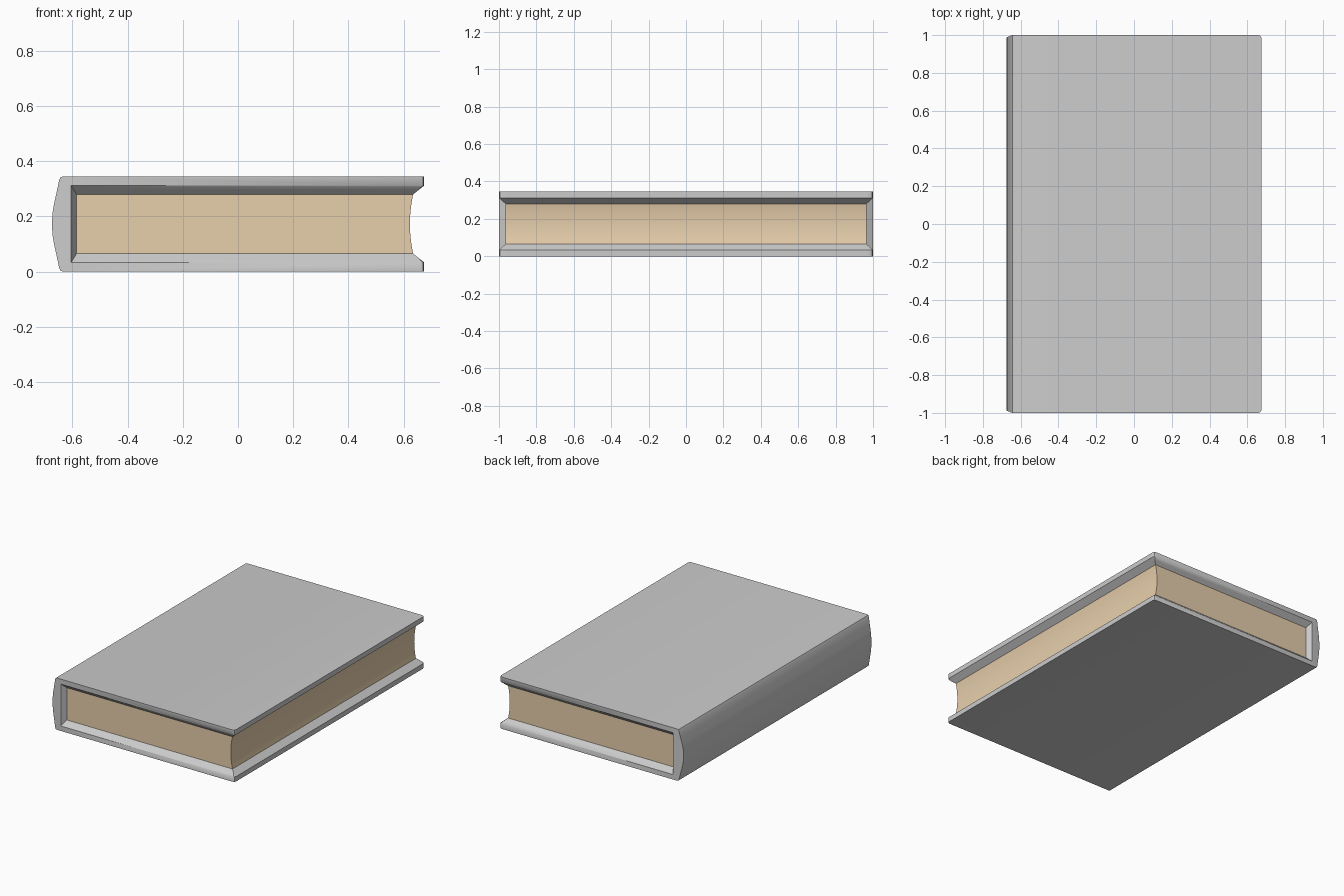
import bpy, bmesh

if "Cube" in bpy.data.objects:
    bpy.data.objects.remove(bpy.data.objects["Cube"])

H = 0.345                     # book thickness
LIP, PAGE = 0.033, 0.065      # board rim height, page block start height
INSET = 0.035                 # page block set back from head and tail


def finish(bm, name, angle=0.5):
    bmesh.ops.remove_doubles(bm, verts=bm.verts, dist=1e-5)
    bmesh.ops.recalc_face_normals(bm, faces=bm.faces)
    mesh = bpy.data.meshes.new(name)
    bm.to_mesh(mesh)
    bm.free()
    obj = bpy.data.objects.new(name, mesh)
    bpy.context.collection.objects.link(obj)
    bpy.ops.object.select_all(action='DESELECT')
    obj.select_set(True)
    bpy.context.view_layer.objects.active = obj
    bpy.ops.object.shade_smooth_by_angle(angle=angle)
    return obj


# Rounded spine, lower half mirrored to the upper half
half = [(-.635, 0), (-.643, .003), (-.648, .012), (-.657, .055),
        (-.666, .095), (-.672, .13), (-.675, H / 2)]
spine = half + [(x, H - z) for x, z in reversed(half[:-1])]


# Cover cross-section: spine, top board, sloping inner edges, bottom board
def section(y, xr):
    t = min(1, (1 - abs(y)) / INSET)
    sign = 1 if y > 0 else -1
    pts = []
    for x, z in spine:
        limit = 1 - 0.012 * max(0, (-x - .645) / .03)
        pts.append((x, sign * min(abs(y), limit), z))
    zi = LIP + t * (PAGE - LIP)
    c, d = xr - .04 * t, -.605 + .02 * t
    upper = [(xr, H), (xr, H - LIP), (c, H - zi), (d, H - zi)]
    pts += [(x, y, z) for x, z in upper]
    pts += [(x, y, H - z) for x, z in reversed(upper)]
    return pts


# Stations along the length, closing in at the rounded board corners
ends = [(1, .658), (.995, .670), (.983, .675), (1 - INSET, .675)]
stations = [(-y, x) for y, x in ends] + list(reversed(ends))

bm = bmesh.new()
rings = [[bm.verts.new(p) for p in section(*s)] for s in stations]
n, s = len(rings[0]), len(spine)
for k, (a, b) in enumerate(zip(rings, rings[1:])):
    for i in range(n):
        # The area under the page block stays open
        if k == len(ends) - 1 and s + 2 <= i <= s + 4:
            continue
        j = (i + 1) % n
        bm.faces.new((a[i], a[j], b[j], b[i]))
# Head and tail faces: spine end and the two board ends
for r in (rings[0], rings[-1]):
    bm.faces.new(r[:s] + [r[s + 3], r[s + 4]])
    bm.faces.new((r[s - 1], r[s], r[s + 2], r[s + 3]))
    bm.faces.new((r[0], r[s + 4], r[s + 5], r[s + 7]))
finish(bm, "cover")

# Page block with a hollow fore edge, set between the boards
bm = bmesh.new()
steps = 10
outline = [(-.585, H - PAGE), (-.585, PAGE)]
for i in range(steps + 1):
    u = i / steps
    outline.append((.635 - .012 * (1 - (2 * u - 1) ** 2), PAGE + u * (H - 2 * PAGE)))
front, back = [[bm.verts.new((x, y, z)) for x, z in outline]
               for y in (INSET - 1, 1 - INSET)]
bm.faces.new(front)
bm.faces.new(back)
for i in range(2, len(outline) - 1):
    bm.faces.new((front[i], front[i + 1], back[i + 1], back[i]))
pages = finish(bm, "pages")
paper = bpy.data.materials.new("paper")
paper.diffuse_color = (.8, .62, .41, 1)
paper.use_nodes = True
paper.node_tree.nodes["Principled BSDF"].inputs["Base Color"].default_value = paper.diffuse_color
pages.data.materials.append(paper)
